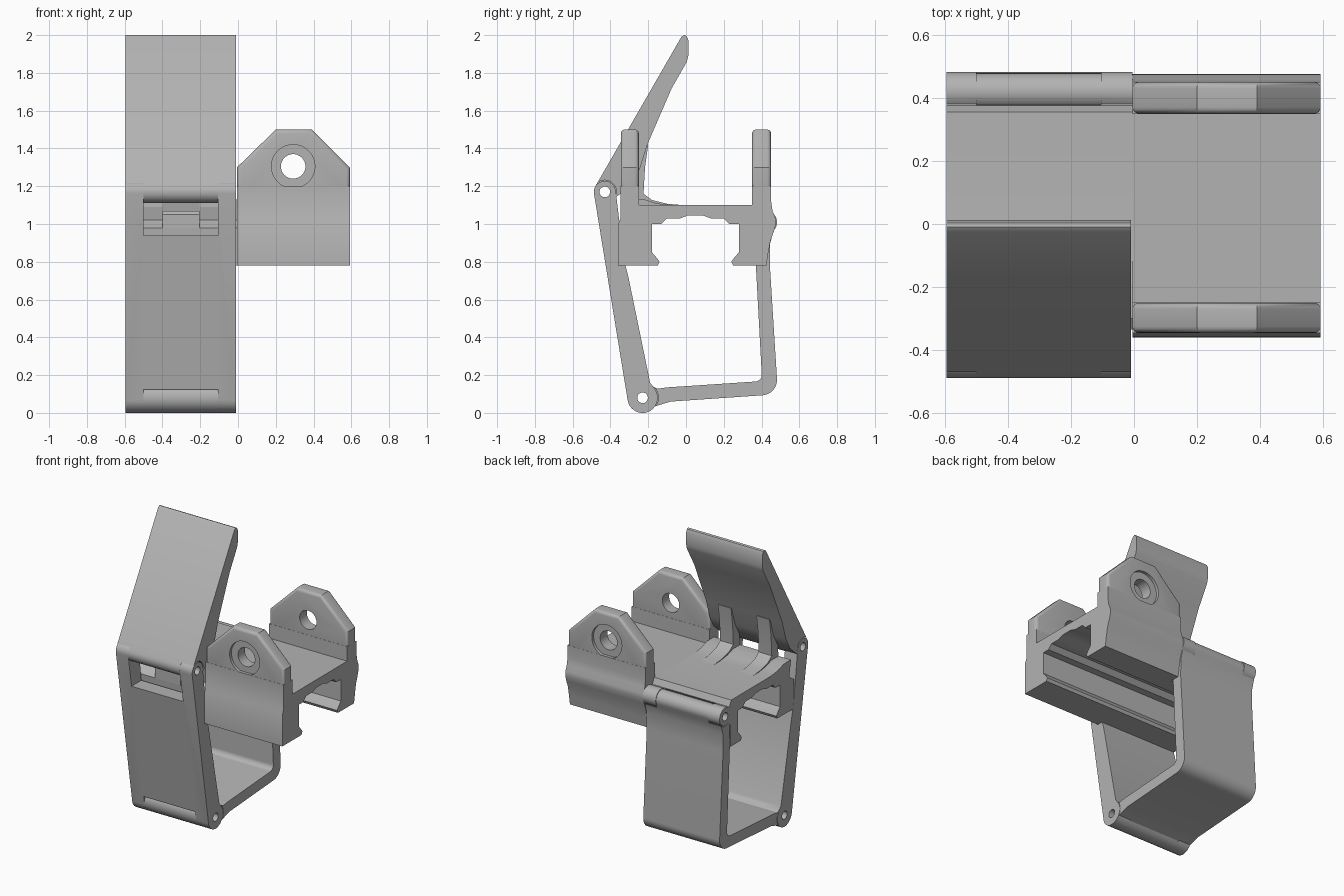
import bpy, bmesh, math
from mathutils import Vector

if "Cube" in bpy.data.objects:
    bpy.data.objects.remove(bpy.data.objects["Cube"])

grey = bpy.data.materials.new("light grey")
grey.diffuse_color = (0.45, 0.45, 0.45, 1)
grey.use_nodes = True
grey.node_tree.nodes["Principled BSDF"].inputs["Base Color"].default_value = grey.diffuse_color


def prism(name, pts, a, b, axis="x"):
    """Extrude a closed profile: (y, z) along x, or (x, z) along y."""
    place = (lambda p, t: (t, p[0], p[1])) if axis == "x" else (lambda p, t: (p[0], t, p[1]))
    bm = bmesh.new()
    face = bm.faces.new([bm.verts.new(place(p, a)) for p in pts])
    ext = bmesh.ops.extrude_face_region(bm, geom=[face])
    vec = Vector(place((0, 0), b - a))
    bmesh.ops.translate(bm, vec=vec, verts=[v for v in ext["geom"] if isinstance(v, bmesh.types.BMVert)])
    bmesh.ops.recalc_face_normals(bm, faces=bm.faces)
    me = bpy.data.meshes.new(name)
    bm.to_mesh(me)
    bm.free()
    ob = bpy.data.objects.new(name, me)
    bpy.context.collection.objects.link(ob)
    me.materials.append(grey)
    return ob


def arc(c, r, a0, a1, n=12):
    return [(c[0] + r * math.cos(math.radians(a0 + (a1 - a0) * i / n)),
             c[1] + r * math.sin(math.radians(a0 + (a1 - a0) * i / n))) for i in range(n + 1)]


def disc(c, r, a, b, axis="x", n=32):
    return prism("cutter", arc(c, r, 0, 360 - 360 / n, n - 1), a, b, axis)


def box(y0, y1, z0, z1, a, b):
    return prism("cutter", [(y0, z0), (y1, z0), (y1, z1), (y0, z1)], a, b)


def activate(ob):
    bpy.ops.object.select_all(action="DESELECT")
    ob.select_set(True)
    bpy.context.view_layer.objects.active = ob


def apply(ob, mod):
    activate(ob)
    bpy.ops.object.modifier_apply(modifier=mod.name)


def cut(ob, *cutters):
    for c in cutters:
        c.hide_render = True
        mod = ob.modifiers.new("cut", "BOOLEAN")
        mod.operation, mod.solver, mod.object = "DIFFERENCE", "EXACT", c
        apply(ob, mod)
        bpy.data.objects.remove(c)


# Hinge centres and the hinge strap's width
TOP, LOW, REAR = (-0.43, 1.17), (-0.23, 0.08), (0.42, 1.01)
X0, X1, M0, M1 = -0.595, -0.01, -0.5, -0.105


def sides(c, r):
    return [disc(c, r, X0 - 0.05, M0), disc(c, r, M1, X1 + 0.05)]


def pin_hole(c):
    return disc(c, 0.028, X0 - 0.1, X1 + 0.003)


# Rail channel, shared by both halves of the clamp body
channel = [(0.25, 0.78), (0.24, 0.80), (0.25, 0.815), (0.28, 0.85), (0.28, 1.0), (0.23, 1.0),
           (0.20, 1.03), (0.13, 1.03), (0.09, 1.045), (0.01, 1.045), (-0.03, 1.03), (-0.10, 1.03),
           (-0.13, 1.0), (-0.18, 1.0), (-0.18, 0.85), (-0.15, 0.815), (-0.14, 0.80), (-0.15, 0.78)]

# Clamp body, ear side
prism("clamp_body_right", channel + [
    (-0.36, 0.78), (-0.359, 1.0), (-0.346, 1.03), (-0.346, 1.2), (-0.249, 1.2), (-0.249, 1.1),
    (0.349, 1.1), (0.349, 1.2), (0.451, 1.2), (0.451, 1.12), (0.458, 1.07), (0.474, 1.03),
    (0.476, 1.0), (0.465, 0.96), (0.447, 0.91), (0.436, 0.85), (0.425, 0.78)], -0.005, 0.592)

# Clamp body, latch side, with a hooking groove in front and a hinge barrel behind
left = prism("clamp_body_left", channel + [
    (-0.322, 0.78), (-0.335, 0.98), (-0.28, 1.02), (-0.30, 1.13), (-0.22, 1.13), (-0.16, 1.11),
    (-0.08, 1.1), (0.355, 1.1), (0.375, 1.06)] + arc(REAR, 0.062, 130, -120, 20) +
    [(0.365, 0.93), (0.36, 0.78)], X0, -0.005)
cut(left, disc(REAR, 0.066, M0, M1), box(0.40, 0.6, 0.85, 1.2, M0, M1), pin_hole(REAR))

# Perforated ears with a recessed ring outside
ear_shape = [(-0.005, 1.12), (0.592, 1.12), (0.592, 1.3), (0.39, 1.5), (0.2, 1.5), (-0.005, 1.3)]
EYE = (0.292, 1.305)
for name, y0, y1, face in (("front_ear", -0.345, -0.25, -0.345), ("rear_ear", 0.35, 0.45, 0.45)):
    ear = prism(name, ear_shape, y0, y1, "y")
    mod = ear.modifiers.new("round", "BEVEL")
    mod.width, mod.segments = 0.02, 4
    mod.limit_method, mod.angle_limit = "ANGLE", math.radians(60)
    apply(ear, mod)
    cut(ear, disc(EYE, 0.115, face - 0.02, face + 0.02, "y", 48),
        disc(EYE, 0.065, y0 - 0.1, y1 + 0.1, "y", 40))

# Latch hooks and the tab between them
hook = [(0.04, 1.095), (-0.1, 1.107), (-0.18, 1.127), (-0.225, 1.16), (-0.217, 1.3), (-0.2, 1.42),
        (-0.24, 1.42), (-0.29, 1.25), (-0.3, 1.09)]
hooks = [prism("latch_hook", hook, x, x + 0.1) for x in (-0.5, -0.205)]
tab = prism("latch_tab", [(-0.335, 0.98), (-0.335, 1.05), (-0.32, 1.07), (-0.2, 1.07), (-0.2, 0.98)],
            -0.4, -0.205)

# Front link: eyes at both ends, window at the top, notch at the bottom
link = prism("front_link", arc(TOP, 0.058, 10, 190) + arc(LOW, 0.08, 190, 400, 20) +
             [(-0.19, 0.16), (-0.305, 0.72), (-0.32, 0.78), (-0.345, 0.95)], X0, X1)
cut(link, box(-0.7, 0, 0.94, 1.4, M0, M1), box(-0.5, 0.1, -0.1, 0.125, M0, M1),
    disc(LOW, 0.084, M0, M1), pin_hole(TOP), pin_hole(LOW))

# Lever with its middle knuckle
lever = prism("lever", arc(TOP, 0.058, 150, 310) + [
    (-0.34, 1.165), (-0.29, 1.21), (-0.245, 1.29), (-0.205, 1.42), (-0.14, 1.57), (-0.075, 1.72),
    (0.005, 1.86), (0.012, 1.89), (0.012, 1.975), (0.003, 1.995), (-0.01, 2.0), (-0.025, 1.99)], X0, X1)
cut(lever, *sides(TOP, 0.062), pin_hole(TOP))

# Rear bail, bent under the clamp to the lower hinge
bail = prism("rear_bail", arc(REAR, 0.058, 200, -25, 18) + [
    (0.46, 0.95), (0.446, 0.9), (0.444, 0.78)] + arc((0.40, 0.175), 0.082, 0, -86) +
    [(-0.08, 0.06), (-0.13, 0.045)] + arc(LOW, 0.08, -35, -310, 22) +
    [(-0.15, 0.128), (-0.1, 0.135)] + arc((0.365, 0.202), 0.036, -86, 0, 8) +
    [(0.37, 0.78), (0.372, 0.93)], X0, X1)
cut(bail, *sides(LOW, 0.084), *sides(REAR, 0.066), pin_hole(LOW), pin_hole(REAR),
    box(-0.5, LOW[0], -0.1, 0.3, X0 - 0.05, M0), box(-0.5, LOW[0], -0.1, 0.3, M1, X1 + 0.05))

# Smooth the curved faces only
for ob in list(bpy.context.scene.objects):
    activate(ob)
    bpy.ops.object.shade_smooth_by_angle(angle=math.radians(28))
